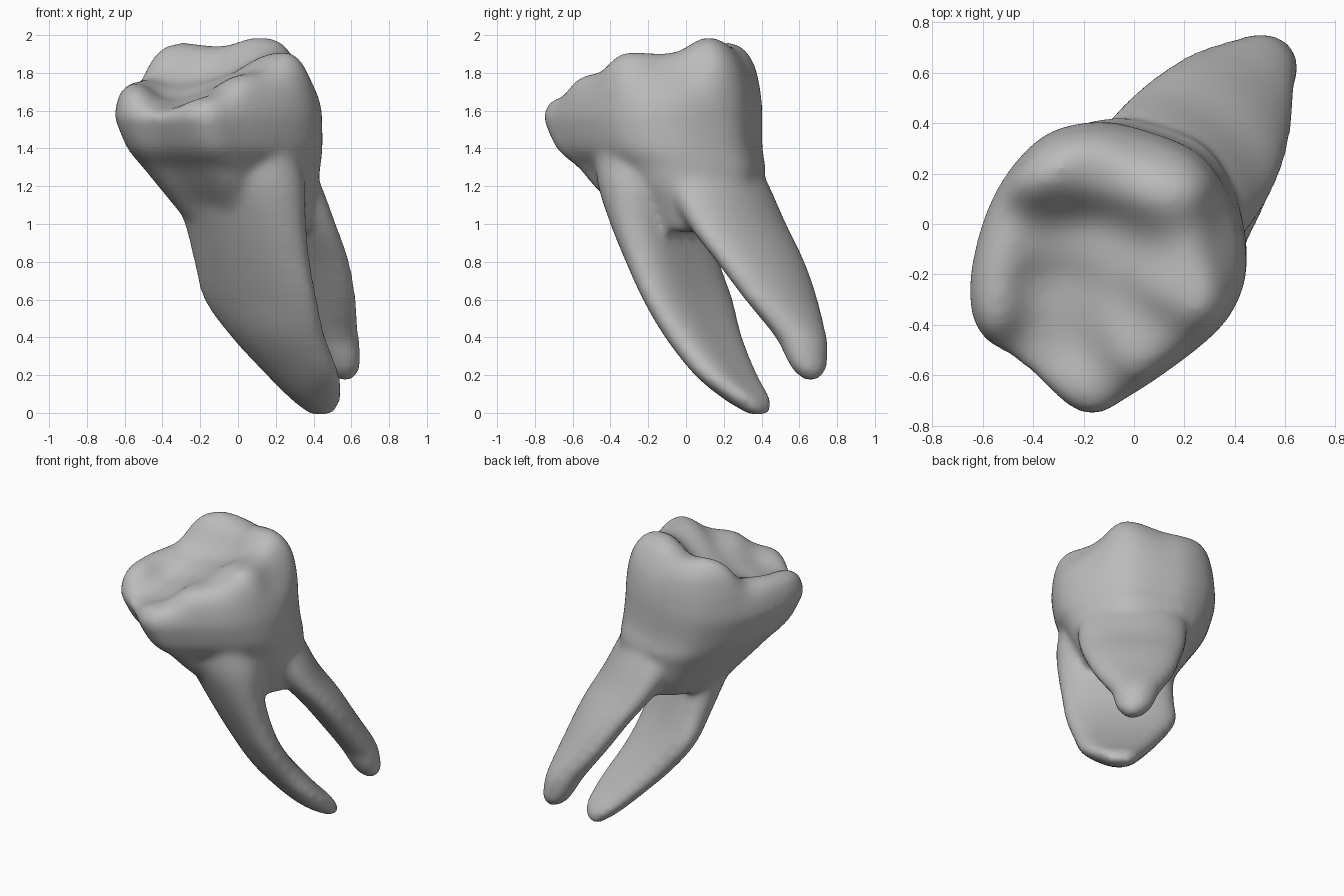
import bpy, bmesh, math

cube = bpy.data.objects.get("Cube")
if cube:
    bpy.data.objects.remove(cube, do_unlink=True)

SIDES = 64


def spline(keys, steps, closed=False):
    """Catmull-Rom curve through the key tuples."""
    n = len(keys)
    at = (lambda i: keys[i % n]) if closed else (lambda i: keys[max(0, min(n - 1, i))])
    out = []
    for i in range(n if closed else n - 1):
        for k in range(steps):
            t = k / steps
            out.append(tuple(
                0.5 * (2 * b + (c - a) * t + (2 * a - 5 * b + 4 * c - d) * t * t
                       + (3 * b - a - 3 * c + d) * t ** 3)
                for a, b, c, d in zip(at(i - 1), at(i), at(i + 1), at(i + 2))))
    if not closed:
        out.append(tuple(keys[-1]))
    return out


def loft(bm, rings):
    """Skin a closed stack of rings, ordered from bottom to top."""
    loops = [[bm.verts.new(p) for p in ring] for ring in rings]
    n = len(loops[0])
    for low, high in zip(loops, loops[1:]):
        for i in range(n):
            j = (i + 1) % n
            bm.faces.new((low[i], low[j], high[j], high[i]))
    bm.faces.new(loops[0][::-1])
    bm.faces.new(loops[-1])


def root(bm, keys, turn, groove):
    """Flattened root with a hollow inner face: keys are x, y, z, half breadth, half thickness."""
    ct, st = math.cos(math.radians(turn)), math.sin(math.radians(turn))
    rings = []
    for x, y, z, a, b in spline(keys, 5):
        ring = []
        for i in range(SIDES):
            w = 2 * math.pi * i / SIDES
            c = math.cos(w)
            u, v = b * c * (1 - groove * max(0, c) ** 3), -a * math.sin(w)
            ring.append((x + u * st + v * ct, y + u * ct - v * st, z))
        rings.append(ring)
    loft(bm, rings)


# Chewing surface: cusps, rim saddles and hollows
spots = [(-.33, .18, 1.98), (.1, .1, 2.03), (.16, .24, 1.95), (.16, -.22, 1.92),
         (-.58, -.34, 1.76), (-.2, -.66, 1.68), (-.1, .2, 1.94), (.2, -.06, 1.93),
         (.02, -.45, 1.8), (-.4, -.52, 1.6), (-.53, -.04, 1.77), (-.3, -.03, 1.72),
         (-.1, -.07, 1.76), (.04, -.12, 1.81), (-.3, -.28, 1.65), (-.12, -.33, 1.74),
         (-.28, -.44, 1.62), (.41, -.05, 1.74), (.1, .39, 1.83)]


def height(x, y):
    total = weight = 0
    for sx, sy, sz in spots:
        w = math.exp(-((x - sx) ** 2 + (y - sy) ** 2) / 0.019) + 1e-12
        total += w * sz
        weight += w
    return total / weight


# Crown outline at its widest
outline = spline([(-.2, -.75), (0, -.67), (.3, -.45), (.42, -.28), (.44, -.1), (.38, .1),
                  (.25, .28), (0, .38), (-.17, .4), (-.35, .35), (-.5, .2), (-.6, 0),
                  (-.65, -.25), (-.61, -.43), (-.45, -.55)], 6, True)
CX, CY = -.105, -.175

bm = bmesh.new()

# Crown: neck rings, bulging wall, rounded shoulder, cusped top
rings = []
for x, y, z, s in spline([(.07, .03, .96, .52), (.06, .03, 1, .58), (.03, 0, 1.1, .68),
                          (0, -.04, 1.2, .775), (-.035, -.075, 1.3, .86),
                          (-.07, -.14, 1.4, .945), (CX, CY, 1.56, 1.005)], 4):
    rings.append([(x + (px - CX) * s, y + (py - CY) * s, z) for px, py in outline])
top = [(1.005, .17), (.985, .47), (.945, .73), (.88, .89), (.81, .97)]
top += [(.74 - .06 * k, 1) for k in range(12)]
for s, mix in top:
    ring = []
    for px, py in outline:
        x, y = CX + (px - CX) * s, CY + (py - CY) * s
        ring.append((x, y, 1.55 + (height(x, y) - 1.55) * mix))
    rings.append(ring)
loft(bm, rings)

# Front root
root(bm, [(.44, .39, -.01, .06, .05), (.415, .33, .07, .14, .12), (.345, .215, .2, .22, .135),
          (.215, .095, .4, .29, .145), (.12, .01, .6, .355, .145), (.075, -.07, .8, .36, .165),
          (.04, -.13, 1, .37, .2), (0, -.15, 1.2, .4, .26), (-.04, -.16, 1.38, .4, .28)], 36, .25)
# Back root
root(bm, [(.57, .66, .17, .03, .03), (.555, .655, .22, .09, .08), (.535, .64, .29, .125, .1),
          (.5, .61, .4, .155, .12), (.42, .505, .6, .25, .13), (.34, .395, .8, .31, .145),
          (.24, .27, 1, .345, .165), (.13, .14, 1.25, .345, .205), (.03, .03, 1.45, .3, .2)],
     42, 0)

bmesh.ops.recalc_face_normals(bm, faces=bm.faces[:])
mesh = bpy.data.meshes.new("molar_tooth")
bm.to_mesh(mesh)
bm.free()
tooth = bpy.data.objects.new("molar_tooth", mesh)
bpy.context.collection.objects.link(tooth)

# Material
grey = bpy.data.materials.new("plain_grey")
grey.use_nodes = True
colour = (.5, .5, .5, 1)
grey.diffuse_color = colour
grey.node_tree.nodes["Principled BSDF"].inputs["Base Color"].default_value = colour
mesh.materials.append(grey)

# Fuse crown and roots into one soft skin
fuse = tooth.modifiers.new("fuse", 'REMESH')
fuse.mode = 'VOXEL'
fuse.voxel_size = .02
fuse.use_smooth_shade = True
soften = tooth.modifiers.new("soften", 'SMOOTH')
soften.factor = .5
soften.iterations = 18
for poly in mesh.polygons:
    poly.use_smooth = True
